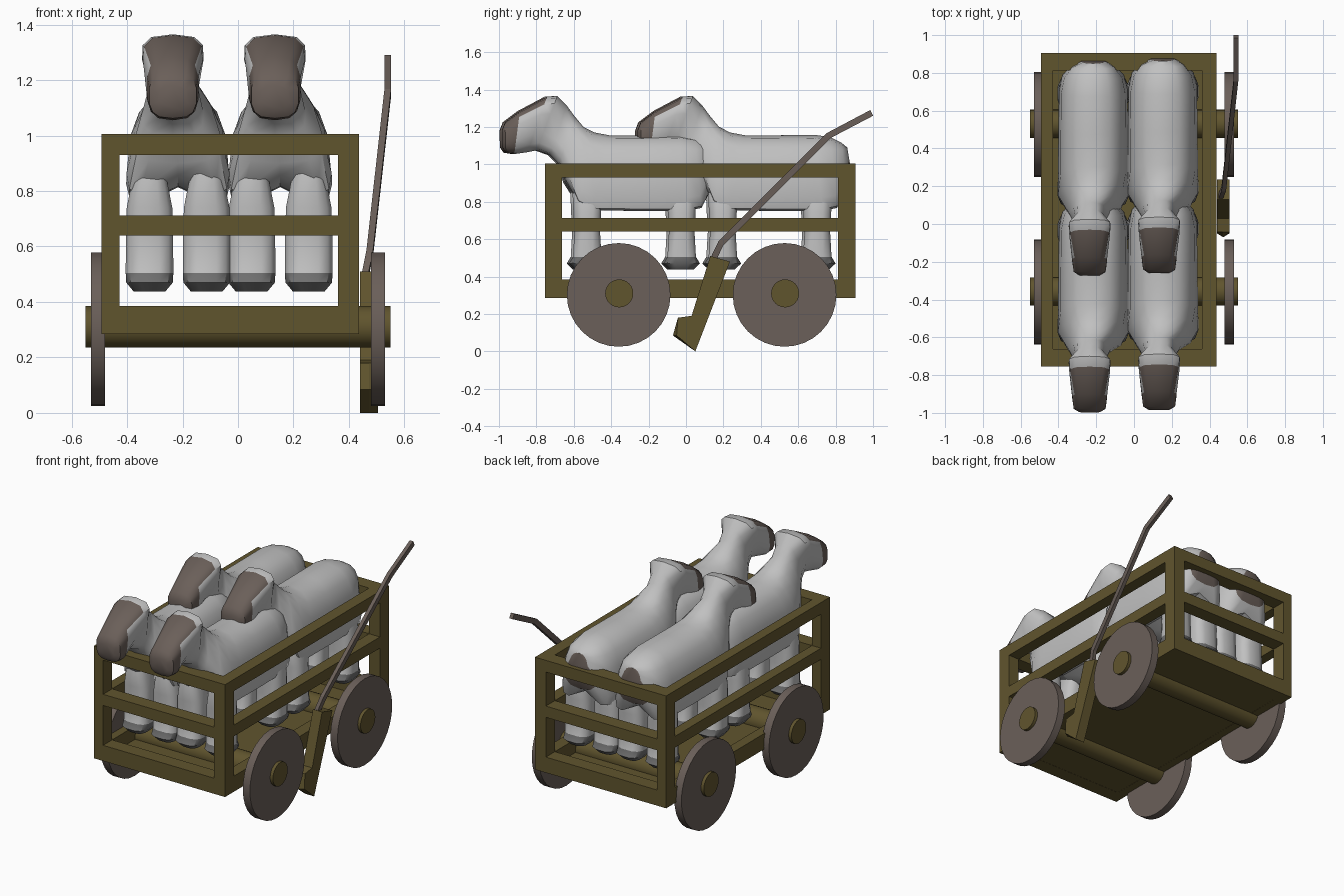
import bpy, bmesh, math
from math import sin, cos, pi
from mathutils import Vector

cube = bpy.data.objects.get("Cube")
if cube:
    bpy.data.objects.remove(cube, do_unlink=True)


def material(name, rgb):
    m = bpy.data.materials.new(name)
    m.use_nodes = True
    m.diffuse_color = (*rgb, 1)
    bsdf = next(n for n in m.node_tree.nodes if n.type == 'BSDF_PRINCIPLED')
    bsdf.inputs["Base Color"].default_value = (*rgb, 1)
    return m


wood = material("olive wood", (0.118, 0.09, 0.027))
brown = material("grey brown", (0.145, 0.115, 0.1))
wool = material("pale wool", (0.53, 0.53, 0.53))
hoof = material("hoof grey", (0.16, 0.16, 0.16))


def finish(name, bm, mats, smooth=None, rule=None):
    bmesh.ops.recalc_face_normals(bm, faces=bm.faces)
    if rule:
        for f in bm.faces:
            f.material_index = rule(f.calc_center_median())
    mesh = bpy.data.meshes.new(name)
    bm.to_mesh(mesh)
    bm.free()
    for m in mats:
        mesh.materials.append(m)
    ob = bpy.data.objects.new(name, mesh)
    bpy.context.collection.objects.link(ob)
    if smooth:
        bpy.ops.object.select_all(action='DESELECT')
        ob.select_set(True)
        bpy.context.view_layer.objects.active = ob
        bpy.ops.object.shade_smooth_by_angle(angle=math.radians(smooth))


def loft(bm, rings):
    """Skin a list of equal rings and cap both ends."""
    rows = [[bm.verts.new(p) for p in ring] for ring in rings]
    n = len(rows[0])
    for a, b in zip(rows, rows[1:]):
        for i in range(n):
            j = (i + 1) % n
            bm.faces.new((a[i], a[j], b[j], b[i]))
    bm.faces.new(rows[0])
    bm.faces.new(rows[-1])


def box(bm, x, y, z):
    loft(bm, [[(px, y[0], z[0]), (px, y[1], z[0]), (px, y[1], z[1]), (px, y[0], z[1])] for px in x])


def disc(name, x, y, z, r, mat, sides=32):
    bm = bmesh.new()
    loft(bm, [[(px, y + r * cos(2 * pi * i / sides), z + r * sin(2 * pi * i / sides))
               for i in range(sides)] for px in x])
    finish(name, bm, [mat], 30)


# Cart frame: corner posts and three levels of rails
X0, XA, XB, X1 = -0.493, -0.428, 0.36, 0.437
Y0, YA, YB, Y1 = -0.755, -0.663, 0.813, 0.905
LEFT_RIGHT = ((X0, XA), (XB, X1))
FRONT_BACK = ((Y0, YA), (YB, Y1))
bm = bmesh.new()
for xs in LEFT_RIGHT:
    for ys in FRONT_BACK:
        box(bm, xs, ys, (0.285, 1.005))
finish("corner_posts", bm, [wood])
for label, zs in (("bottom", (0.285, 0.385)), ("middle", (0.64, 0.712)), ("top", (0.93, 1.005))):
    bm = bmesh.new()
    for xs in LEFT_RIGHT:
        box(bm, xs, (YA, YB), zs)
    for ys in FRONT_BACK:
        box(bm, (XA, XB), ys, zs)
    finish(label + "_rails", bm, [wood])
bm = bmesh.new()
box(bm, (XA, XB), (YA, YB), (0.286, 0.3))
finish("cart_floor", bm, [wood])

# Axles and wheels
for end, y in (("front", -0.357), ("back", 0.53)):
    disc(end + "_axle", (-0.55, 0.55), y, 0.31, 0.075, wood, 24)
    for side, xs in (("right", (-0.53, -0.48)), ("left", (0.48, 0.53))):
        disc(f"{end}_{side}_wheel", xs, y - 0.003, 0.302, 0.277, brown)

# Brake lever: one flat arm with a hooked foot, and a bent handle
bm = bmesh.new()
arm = [(0.13, 0.51), (0.235, 0.48), (0.05, 0.0), (-0.07, 0.085), (-0.043, 0.18), (0.03, 0.19)]
loft(bm, [[(x, max(y, low), z) for y, z in arm]
          for x, low in ((0.44, -0.05), (0.472, -1), (0.505, -0.05))])
finish("brake_arm", bm, [wood])
bm = bmesh.new()
path = [Vector(p) for p in ((0.455, 0.14, 0.48), (0.475, 0.185, 0.575),
                            (0.54, 0.765, 1.155), (0.54, 0.993, 1.275))]
rings = []
for i, p in enumerate(path):
    d = (path[min(i + 1, 3)] - path[max(i - 1, 0)]).normalized()
    up = Vector((0, -d.z, d.y)) * 0.017
    side = Vector((0.012, 0, 0))
    rings.append([p + side + up, p - side + up, p - side - up, p + side - up])
loft(bm, rings)
finish("brake_handle", bm, [brown])

# Sheep body: top point, bottom point, half width and top flare of each ring
BODY = [
    (0.125, 1.09, 0.14, 1.0, 0.06, -0.3),
    (0.095, 1.115, 0.12, 0.86, 0.115, -0.05),
    (0.035, 1.145, 0.075, 0.72, 0.16, -0.08),
    (-0.05, 1.158, 0.0, 0.7, 0.177, -0.08),
    (-0.25, 1.155, -0.25, 0.7, 0.18, -0.08),
    (-0.42, 1.155, -0.52, 0.705, 0.181, -0.1),
    (-0.50, 1.17, -0.60, 0.75, 0.172, -0.2),
    (-0.56, 1.2, -0.655, 0.9, 0.14, -0.35),
    (-0.61, 1.26, -0.69, 1.0, 0.10, -0.35),
    (-0.65, 1.315, -0.74, 1.05, 0.083, -0.15),
    (-0.70, 1.365, -0.81, 1.075, 0.097, 0.45),
    (-0.755, 1.362, -0.86, 1.065, 0.096, 0.38),
    (-0.90, 1.285, -0.93, 1.055, 0.094, 0),
    (-0.98, 1.225, -0.975, 1.062, 0.086, 0),
    (-0.997, 1.18, -0.995, 1.09, 0.055, 0),
]
# Leg rings: height, half width, half depth
LEG = [(0.437, 0.058, 0.065), (0.47, 0.086, 0.1), (0.505, 0.088, 0.078),
       (0.64, 0.087, 0.07), (0.74, 0.084, 0.076), (0.84, 0.064, 0.08), (0.95, 0.03, 0.05)]


def soft(v, e):
    return math.copysign(abs(v) ** e, v)


def oval(n, centre, across, along, flare=0, e_top=0.68, e_low=0.68, arch=0):
    """Rounded ring; arch hollows the middle of its lower half."""
    pts = []
    for i in range(n):
        a = 2 * pi * (i + 0.5) / n
        e = e_top if sin(a) > 0 else e_low
        c, s = soft(cos(a), e), soft(sin(a), e)
        lift = arch * (1 - abs(c)) if s < 0 else 0
        pts.append(centre + across * c * (1 + flare * s) + along * (s + lift))
    return pts


def sheep(name, cx, dy):
    bm = bmesh.new()
    rings = []
    for ty, tz, by, bz, w, flare in BODY:
        trunk = bz < 0.8
        x = cx - 0.019 if ty < -0.6 else cx
        top, bot = Vector((x, ty + dy, tz)), Vector((x, by + dy, bz))
        shape = (0.78, 0.5, 0.5) if trunk else (0.68, 0.68, 0)
        rings.append(oval(14, (top + bot) / 2, Vector((w, 0, 0)), (top - bot) / 2, flare, *shape))
    loft(bm, rings)

    def coat(c):
        y = c.y - dy
        face = y < -0.945 or (y < -0.735 + (c.z - 1.36) * 1.2 and c.z > 1.1)
        tail = y > 0.125
        return 1 if face or tail else 0
    finish(name + "_body", bm, [wool, brown], 40, coat)

    bm = bmesh.new()
    for lx in (-0.103, 0.103):
        for ly in (-0.54, -0.035):
            loft(bm, [oval(12, Vector((cx + lx, ly + dy, z)), Vector((a, 0, 0)), Vector((0, b, 0)))
                      for z, a, b in LEG])
    finish(name + "_legs", bm, [wool, hoof], 40, lambda c: 1 if c.z < 0.5 else 0)


for row, dy in (("front", 0), ("back", 0.725)):
    for side, cx, shift in (("right", -0.216, 0), ("left", 0.152, 0.012)):
        sheep(f"{row}_{side}_sheep", cx, dy + shift)
